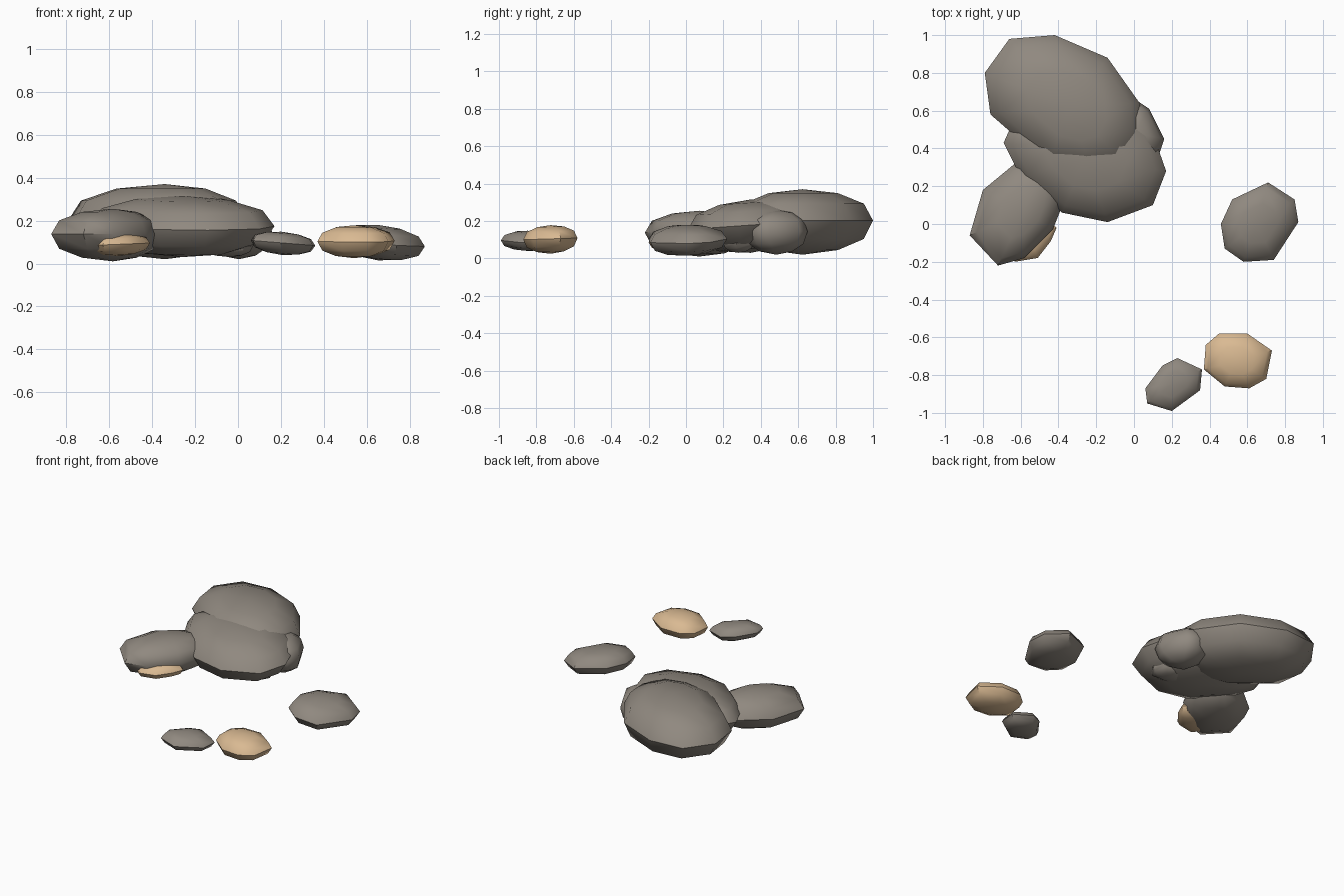
import bpy
import bmesh

cube = bpy.data.objects.get("Cube")
if cube:
    bpy.data.objects.remove(cube, do_unlink=True)


def make_material(name, colour):
    mat = bpy.data.materials.new(name)
    mat.use_nodes = True
    mat.diffuse_color = colour
    mat.node_tree.nodes["Principled BSDF"].inputs["Base Color"].default_value = colour
    return mat


grey = make_material("grey stone", (0.28, 0.25, 0.215, 1))
tan = make_material("tan stone", (0.70, 0.49, 0.29, 1))

# Boulder section: height fraction and outline scale of each ring
SECTION = [(0.07, 0.5), (0.24, 0.87), (0.52, 1.0), (0.78, 0.87), (0.94, 0.5)]


def add_rock(name, material, outline, bottom, top, tilt_x=0.0, tilt_y=0.0):
    """Loft a faceted boulder from its plan outline, with a leaning top."""
    count = len(outline)
    cx = sum(p[0] for p in outline) / count
    cy = sum(p[1] for p in outline) / count
    bm = bmesh.new()

    def point(x, y, level, scale):
        dx, dy = (x - cx) * scale, (y - cy) * scale
        z = bottom + (top - bottom) * level + dx * tilt_x + dy * tilt_y
        return bm.verts.new((cx + dx, cy + dy, z))

    rings = [[point(x, y, level, scale) for x, y in outline]
             for level, scale in SECTION]
    low = point(cx, cy, 0, 0)
    high = point(cx, cy, 1, 0)
    for i in range(count):
        j = (i + 1) % count
        bm.faces.new((low, rings[0][j], rings[0][i]))
        bm.faces.new((high, rings[-1][i], rings[-1][j]))
        for under, over in zip(rings, rings[1:]):
            bm.faces.new((under[i], under[j], over[j], over[i]))
    bmesh.ops.recalc_face_normals(bm, faces=bm.faces)

    mesh = bpy.data.meshes.new(name)
    bm.to_mesh(mesh)
    bm.free()
    mesh.materials.append(material)
    obj = bpy.data.objects.new(name, mesh)
    bpy.context.collection.objects.link(obj)
    bpy.ops.object.select_all(action="DESELECT")
    obj.select_set(True)
    bpy.context.view_layer.objects.active = obj
    bpy.ops.object.shade_smooth_by_angle(angle=0.8)
    return obj


# Clustered boulders
add_rock("back_boulder", grey,
         [(-.79, .8), (-.66, .98), (-.42, 1), (-.14, .88), (.03, .64),
          (.04, .47), (-.04, .31), (-.22, .26), (-.45, .31), (-.76, .58)],
         .02, .37)
add_rock("middle_boulder", grey,
         [(-.69, .43), (-.65, .52), (-.4, .68), (-.1, .64), (.1, .48), (.17, .28),
          (.1, .1), (-.14, .01), (-.38, .06), (-.6, .25)],
         .03, .315, 0, .07)
add_rock("side_boulder", grey,
         [(.08, .61), (.16, .45), (.13, .36), (.02, .31), (-.12, .36),
          (-.16, .5), (-.1, .62), (.02, .65)],
         .02, .26)
add_rock("under_stone", grey,
         [(.07, .27), (.03, .36), (-.1, .36), (-.17, .28), (-.1, .2), (.03, .2)],
         .03, .13)
add_rock("front_boulder", grey,
         [(-.87, -.06), (-.8, .18), (-.63, .32), (-.46, .34), (-.36, .22),
          (-.39, .07), (-.43, -.03), (-.58, -.18), (-.72, -.22)],
         .01, .255)
add_rock("tan_under_stone", tan,
         [(-.72, -.1), (-.66, .05), (-.5, .08), (-.41, -.02), (-.44, -.09),
          (-.51, -.18), (-.63, -.2)],
         .035, .14, .04)

# Scattered stones
add_rock("left_stone", grey,
         [(.71, .22), (.85, .13), (.87, .01), (.74, -.19), (.58, -.2),
          (.48, -.13), (.46, 0), (.52, .13)],
         .015, .18, -.1, .04)
add_rock("tan_stone", tan,
         [(.45, -.58), (.6, -.58), (.73, -.67), (.7, -.82), (.61, -.87),
          (.48, -.86), (.37, -.77), (.38, -.64)],
         .025, .178, 0, .03)
add_rock("small_stone", grey,
         [(.15, -.75), (.23, -.71), (.36, -.77), (.35, -.88), (.2, -.99),
          (.07, -.95), (.06, -.87)],
         .04, .148, -.08)
